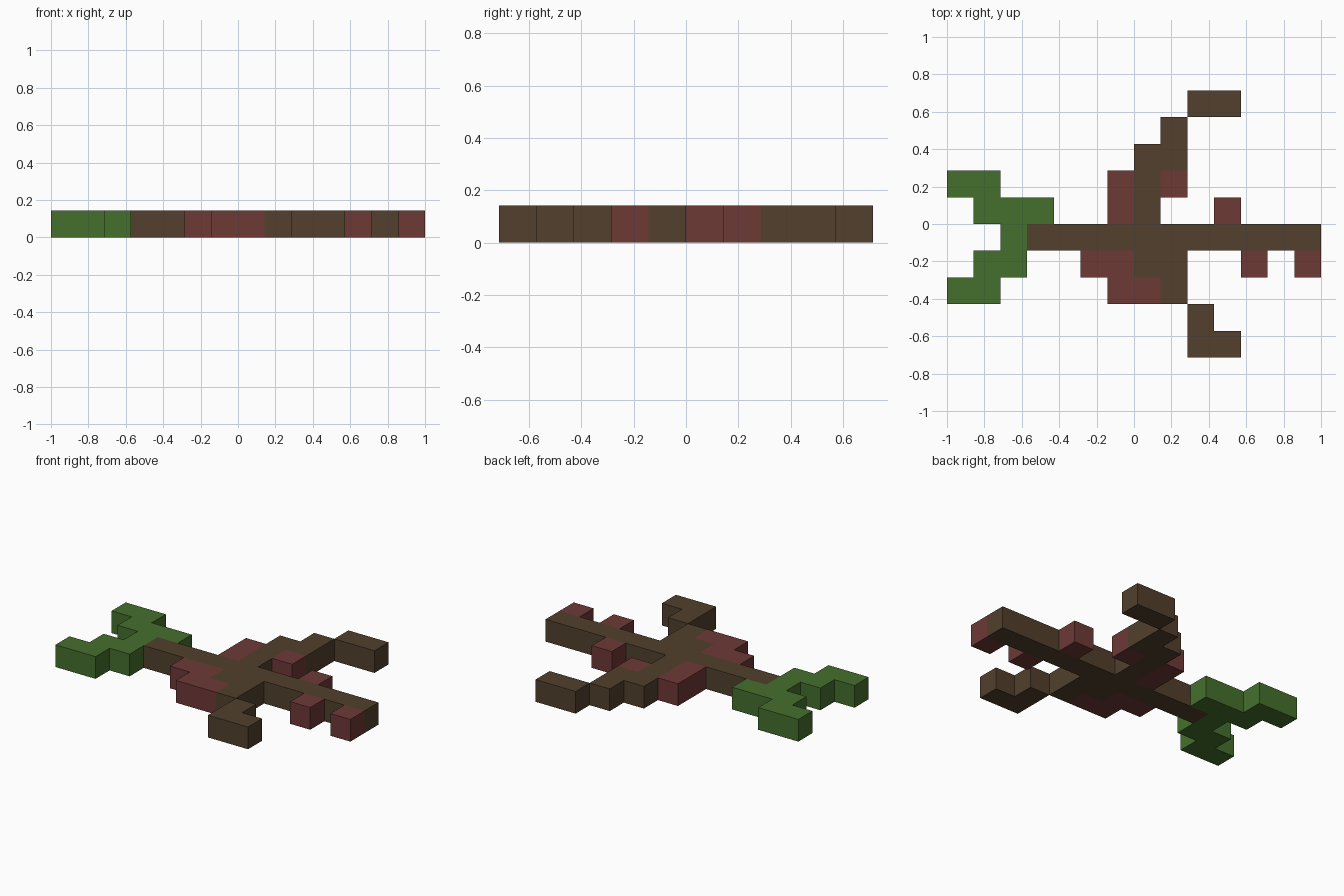
import bpy
import bmesh

cube = bpy.data.objects.get("Cube")
if cube:
    bpy.data.objects.remove(cube, do_unlink=True)

UNIT = 1 / 7          # edge of one block
COLS, ROWS = 14, 10   # block grid, row 0 at the back


def make_material(name, rgb):
    mat = bpy.data.materials.new(name)
    mat.use_nodes = True
    colour = (*rgb, 1.0)
    mat.diffuse_color = colour
    bsdf = next(n for n in mat.node_tree.nodes if n.type == "BSDF_PRINCIPLED")
    bsdf.inputs["Base Color"].default_value = colour
    bsdf.inputs["Roughness"].default_value = 0.9
    return mat


BROWN = make_material("bark brown", (0.084, 0.051, 0.026))
GREEN = make_material("leaf green", (0.060, 0.160, 0.027))
RED = make_material("dull red", (0.155, 0.041, 0.037))


def block_part(name, mat, *runs):
    """Lay runs of blocks (row, first column, last column) and raise them."""
    bm = bmesh.new()
    for row, first, last in runs:
        y1 = (ROWS / 2 - row) * UNIT
        y0 = y1 - UNIT
        for col in range(first, last + 1):
            x0 = (col - COLS / 2) * UNIT
            x1 = x0 + UNIT
            corners = ((x0, y0), (x1, y0), (x1, y1), (x0, y1))
            bm.faces.new([bm.verts.new((x, y, 0)) for x, y in corners])
    bmesh.ops.remove_doubles(bm, verts=bm.verts, dist=UNIT / 100)
    raised = bmesh.ops.extrude_face_region(bm, geom=bm.faces[:], use_keep_orig=True)
    tops = [v for v in raised["geom"] if isinstance(v, bmesh.types.BMVert)]
    bmesh.ops.translate(bm, verts=tops, vec=(0, 0, UNIT))
    bmesh.ops.recalc_face_normals(bm, faces=bm.faces)
    mesh = bpy.data.meshes.new(name)
    bm.to_mesh(mesh)
    bm.free()
    mesh.materials.append(mat)
    obj = bpy.data.objects.new(name, mesh)
    bpy.context.collection.objects.link(obj)


# Brown stem and the two stepped branches
block_part("stem", BROWN, (5, 3, 13))
block_part("back_branch", BROWN, (1, 8, 8), (2, 7, 8), (3, 7, 7), (4, 7, 7))
block_part("back_branch_tip", BROWN, (0, 9, 10))
block_part("front_branch", BROWN, (6, 7, 8), (7, 8, 8))
block_part("front_branch_tip", BROWN, (8, 9, 9), (9, 9, 10))

# Green forked end
block_part("green_fork", GREEN, (3, 0, 1), (4, 1, 3), (5, 2, 2), (6, 1, 2), (7, 0, 1))

# Red patches beside the branches
block_part("back_red_patch", RED, (3, 6, 6), (4, 6, 6))
block_part("back_branch_bud", RED, (3, 8, 8))
block_part("front_red_patch", RED, (6, 5, 6), (7, 6, 7))

# Single red buds along the stem
for name, row, col in (("back_bud", 4, 10), ("front_bud", 6, 11), ("end_bud", 6, 13)):
    block_part(name, RED, (row, col, col))
